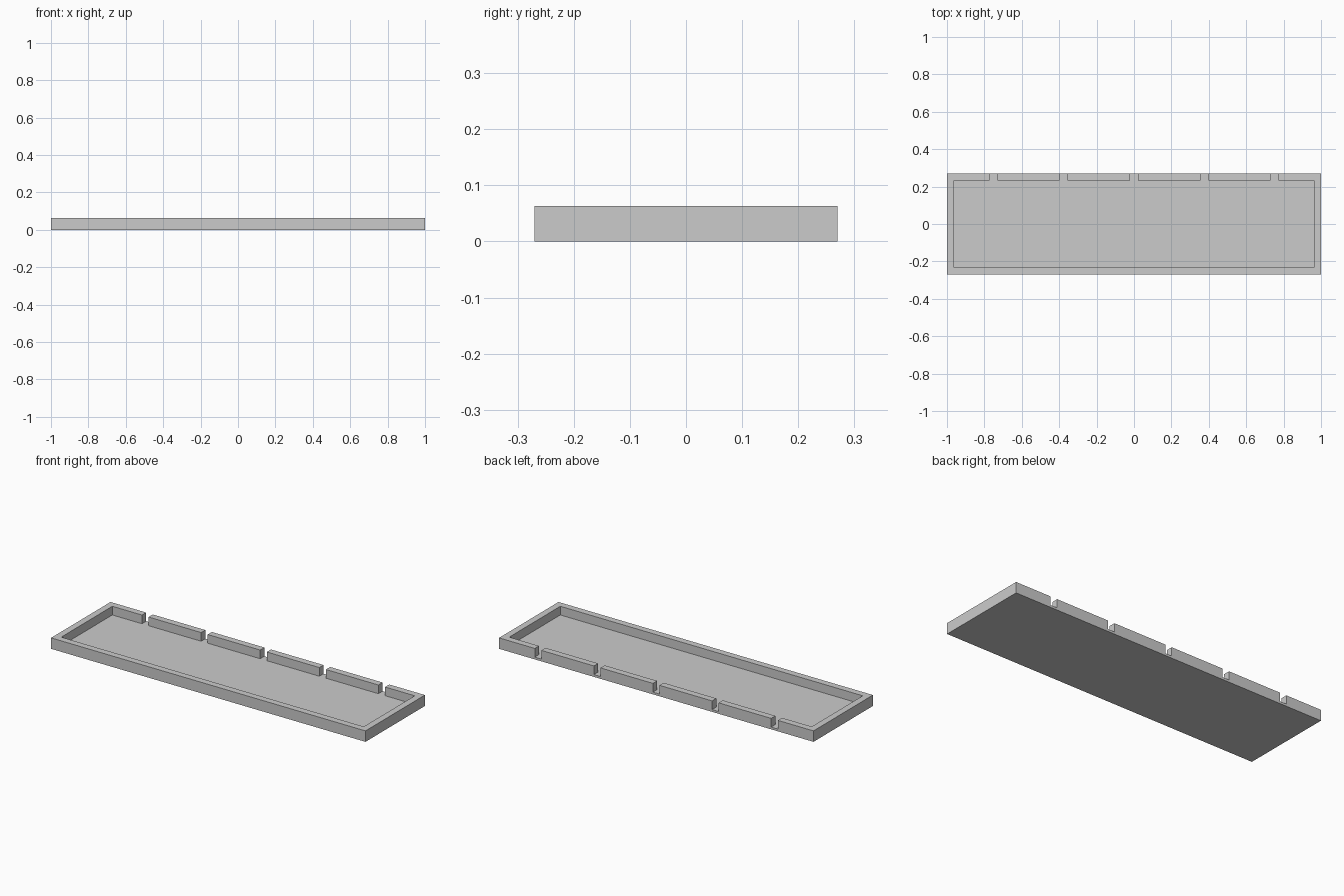
import bpy
import bmesh
from mathutils import Vector

cube = bpy.data.objects.get("Cube")
if cube:
    bpy.data.objects.remove(cube, do_unlink=True)

HALF_X, HALF_Y = 1.0, 0.27      # outer footprint
WALL = 0.038                    # rim thickness
FLOOR, HEIGHT = 0.013, 0.063    # floor thickness, rim top
NOTCH = 0.021                   # half width of a notch
notches = [i * 0.376 for i in range(-2, 3)]
inner_x, inner_y = HALF_X - WALL, HALF_Y - WALL

# Floor slab
bm = bmesh.new()
bmesh.ops.create_cube(bm, size=1)
bmesh.ops.scale(bm, vec=(2 * HALF_X, 2 * HALF_Y, FLOOR), verts=bm.verts)
bmesh.ops.translate(bm, vec=(0, 0, FLOOR / 2), verts=bm.verts)


def slice_at(axis, value):
    normal = Vector((0, 0, 0))
    normal[axis] = 1
    bmesh.ops.bisect_plane(bm, geom=bm.verts[:] + bm.edges[:] + bm.faces[:],
                           plane_co=normal * value, plane_no=normal)


# Cut lines for the rim and the notches
for x in [-inner_x, inner_x] + [c + s * NOTCH for c in notches for s in (-1, 1)]:
    slice_at(0, x)
for y in (-inner_y, inner_y):
    slice_at(1, y)


def is_rim(face):
    c = face.calc_center_median()
    if face.normal.z < 0.9:
        return False
    in_notch = c.y > inner_y and any(abs(c.x - n) < NOTCH for n in notches)
    return (abs(c.x) > inner_x or abs(c.y) > inner_y) and not in_notch


# Raise the rim, leaving the notches at floor level
bm.normal_update()
rim = [f for f in bm.faces if is_rim(f)]
result = bmesh.ops.extrude_face_region(bm, geom=rim)
raised = [v for v in result["geom"] if isinstance(v, bmesh.types.BMVert)]
bmesh.ops.translate(bm, vec=(0, 0, HEIGHT - FLOOR), verts=raised)
leftover = [f for f in rim if f.is_valid]
if leftover:
    bmesh.ops.delete(bm, geom=leftover, context='FACES')

# Merge coplanar faces into clean panels
bmesh.ops.recalc_face_normals(bm, faces=bm.faces)
bmesh.ops.dissolve_limit(bm, angle_limit=0.01, verts=bm.verts, edges=bm.edges)

mesh = bpy.data.meshes.new("notched_tray")
bm.to_mesh(mesh)
bm.free()
tray = bpy.data.objects.new("notched_tray", mesh)
bpy.context.collection.objects.link(tray)

# Plain grey
grey = bpy.data.materials.new("light_grey")
grey.use_nodes = True
colour = (0.6, 0.6, 0.6, 1)
grey.diffuse_color = colour
grey.node_tree.nodes["Principled BSDF"].inputs["Base Color"].default_value = colour
mesh.materials.append(grey)
